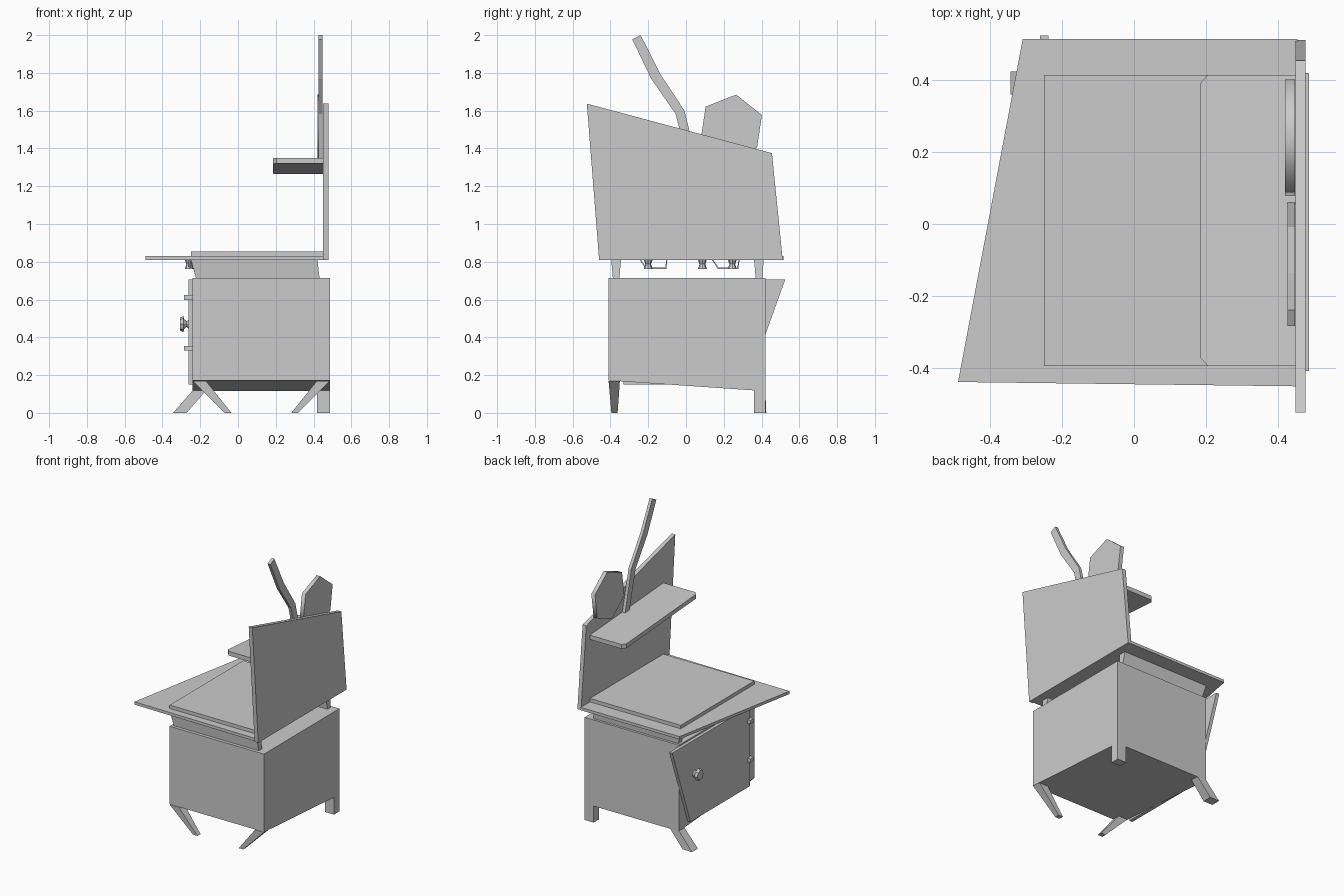
import bpy, bmesh, math
from mathutils import Matrix

if "Cube" in bpy.data.objects:
    bpy.data.objects.remove(bpy.data.objects["Cube"])


def loft(name, a, b):
    """Closed solid between two matching loops of points."""
    bm = bmesh.new()
    va = [bm.verts.new(p) for p in a]
    vb = [bm.verts.new(p) for p in b]
    n = len(a)
    bm.faces.new(va)
    bm.faces.new(vb[::-1])
    for i in range(n):
        j = (i + 1) % n
        bm.faces.new((va[i], vb[i], vb[j], va[j]))
    bmesh.ops.recalc_face_normals(bm, faces=bm.faces)
    me = bpy.data.meshes.new(name)
    bm.to_mesh(me)
    bm.free()
    ob = bpy.data.objects.new(name, me)
    bpy.context.collection.objects.link(ob)
    return ob


def prism_x(name, yz, x0, x1):
    return loft(name, [(x0, y, z) for y, z in yz], [(x1, y, z) for y, z in yz])


def prism_z(name, xy, z0, z1):
    return loft(name, [(x, y, z0) for x, y in xy], [(x, y, z1) for x, y in xy])


def rect(x0, x1, y0, y1, z):
    return [(x0, y0, z), (x1, y0, z), (x1, y1, z), (x0, y1, z)]


def spool(name, rings, sides, matrix):
    """Turned part from (radius, height) rings, placed by a matrix."""
    bm = bmesh.new()
    loops = [[bm.verts.new((r * math.cos(2 * math.pi * i / sides),
                            r * math.sin(2 * math.pi * i / sides), h))
              for i in range(sides)] for r, h in rings]
    bm.faces.new(loops[0][::-1])
    bm.faces.new(loops[-1])
    for a, b in zip(loops, loops[1:]):
        for i in range(sides):
            j = (i + 1) % sides
            bm.faces.new((a[i], a[j], b[j], b[i]))
    bm.transform(matrix)
    me = bpy.data.meshes.new(name)
    bm.to_mesh(me)
    bm.free()
    bpy.context.collection.objects.link(bpy.data.objects.new(name, me))


# Cabinet body with an underside that slopes down to the back
prism_x("cabinet_body", [(-0.41, 0.172), (-0.41, 0.715), (0.42, 0.715), (0.42, 0.115)],
        -0.24, 0.487)

# Legs: (name, top x range, bottom x range, top y, bottom y, top z)
legs = [
    ("front_left_leg", (-0.24, -0.17), (-0.07, -0.035), (-0.41, -0.35), (-0.395, -0.362), 0.17),
    ("front_right_leg", (0.418, 0.487), (0.282, 0.317), (-0.41, -0.35), (-0.395, -0.362), 0.17),
    ("back_left_leg", (-0.24, -0.17), (-0.344, -0.272), (0.36, 0.42), (0.36, 0.425), 0.118),
    ("back_right_leg", (0.418, 0.487), (0.418, 0.487), (0.36, 0.42), (0.36, 0.42), 0.118),
]
for name, tx, bx, ty, by, tz in legs:
    loft(name, rect(*tx, *ty, tz), rect(*bx, *by, 0))

# Crooked door on the left side, with hinges and a faceted knob
prism_x("door", [(-0.33, 0.15), (0.325, 0.15), (0.525, 0.705), (-0.33, 0.705)], -0.262, -0.238)
for i, z in enumerate((0.342, 0.61)):
    prism_z(f"hinge_{i}", [(-0.238, -0.35), (-0.285, -0.335), (-0.285, -0.305), (-0.238, -0.295)],
            z - 0.013, z + 0.013)
spool("door_knob", [(0.028, 0), (0.014, 0.015), (0.026, 0.028), (0.042, 0.032), (0.034, 0.05)], 8,
      Matrix.Translation((-0.257, 0.28, 0.47)) @ Matrix.Rotation(-math.pi / 2, 4, 'Y'))

# Tapered supports between cabinet and table top
for name, s in (("front_support", -1), ("back_support", 1)):
    c = 0.378 * s + 0.008
    loft(name, rect(-0.222, 0.432, c - 0.017, c + 0.017, 0.71),
         rect(-0.25, 0.42, c - 0.026, c + 0.026, 0.815))

# Skewed table top and raised work surface
prism_z("table_top", [(-0.49, -0.44), (0.455, -0.452), (0.455, 0.515), (-0.31, 0.515)],
        0.81, 0.83)
prism_z("work_surface", [(-0.25, -0.395), (0.455, -0.395), (0.455, 0.415), (-0.25, 0.415)],
        0.828, 0.854)

# Small pegs and wire handles hanging under the left edge
for i, y in enumerate((-0.2, 0.087, 0.245)):
    spool(f"hanging_peg_{i}", [(0.024, 0), (0.015, 0.025), (0.024, 0.05)], 8,
          Matrix.Translation((-0.258, y, 0.762)))
for i, y in enumerate((-0.172, 0.21)):
    prism_x(f"hanging_handle_{i}",
            [(y - 0.073, 0.81), (y - 0.042, 0.763), (y + 0.068, 0.763), (y + 0.073, 0.81),
             (y + 0.068, 0.81), (y + 0.062, 0.77), (y - 0.038, 0.77), (y - 0.066, 0.81)],
            -0.262, -0.25)

# Leaning backboard along the right side
prism_x("backboard", [(-0.46, 0.81), (0.512, 0.81), (0.455, 1.375), (-0.525, 1.637)], 0.45, 0.478)

# Tilted shelf with clipped corners
outline = [(0.455, -0.395), (0.205, -0.395), (0.185, -0.372),
           (0.185, 0.392), (0.205, 0.415), (0.455, 0.415)]
shelf_z = lambda y: 1.32 - 0.055 * (y + 0.395) / 0.81
loft("shelf", [(x, y, shelf_z(y)) for x, y in outline],
     [(x, y, shelf_z(y) + 0.03) for x, y in outline])

# Bent stick and six-sided plate standing on the shelf
prism_x("bent_stick", [(-0.284, 1.977), (-0.24, 2.0), (-0.137, 1.795), (-0.008, 1.6),
                       (0.06, 1.32), (0.012, 1.32), (-0.055, 1.583), (-0.185, 1.77)],
        0.427, 0.448)
plate = prism_x("plate", [(0.24 + 0.174 * math.cos(a), 1.513 + 0.174 * math.sin(a))
                          for a in (math.radians(21.5 + 60 * i) for i in range(6))],
                0.42, 0.448)
bpy.context.view_layer.objects.active = plate
plate.select_set(True)
bpy.ops.object.shade_smooth_by_angle(angle=math.radians(70))
